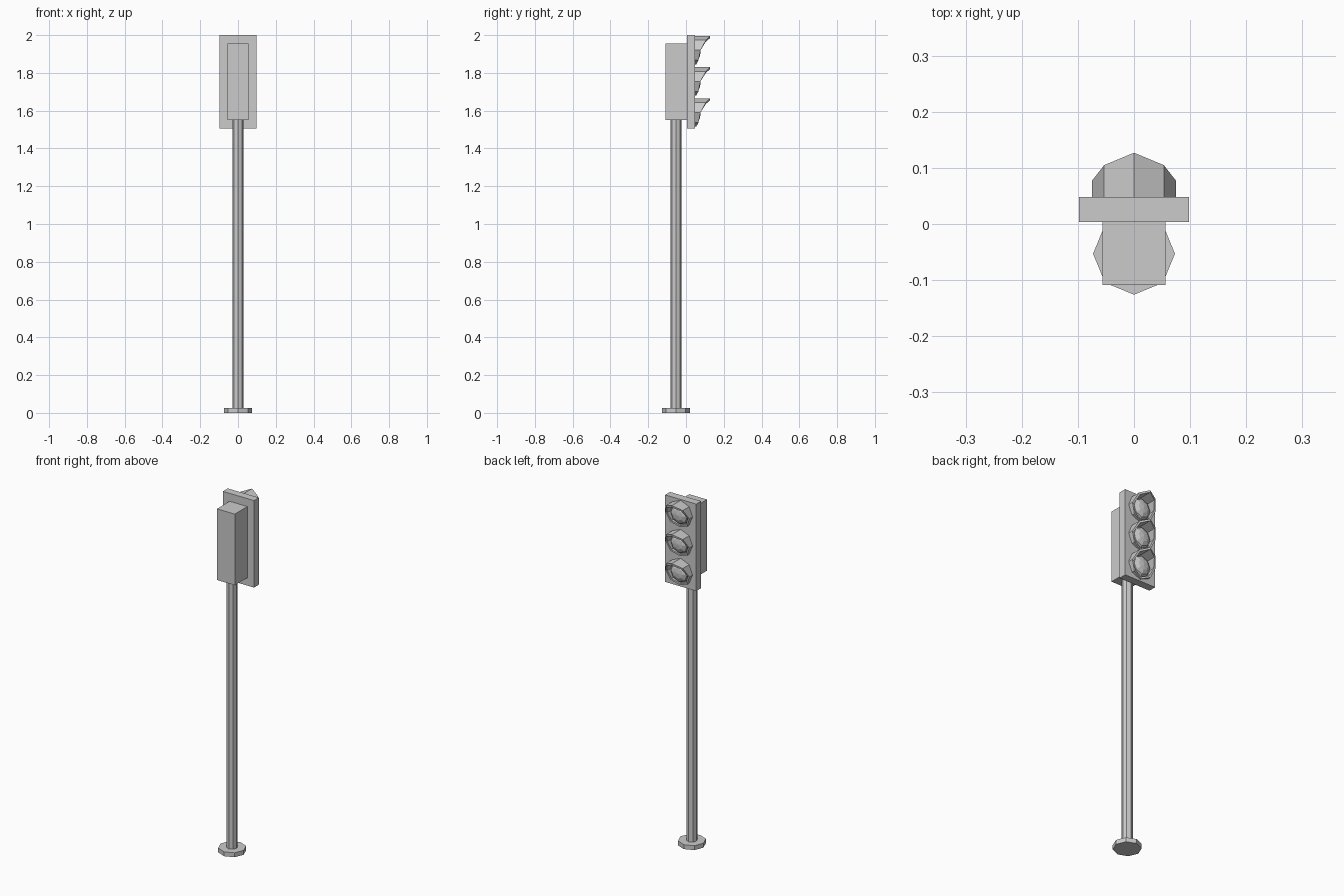
import bpy, bmesh
from math import sin, cos, pi

cube = bpy.data.objects.get("Cube")
if cube:
    bpy.data.objects.remove(cube, do_unlink=True)

grey = bpy.data.materials.new("light_grey")
grey.use_nodes = True
GREY = (0.6, 0.6, 0.6, 1)
grey.diffuse_color = GREY
grey.node_tree.nodes["Principled BSDF"].inputs["Base Color"].default_value = GREY

SIDES = 8
PANEL_FRONT = 0.048


def finish(name, bm):
    bmesh.ops.recalc_face_normals(bm, faces=bm.faces)
    mesh = bpy.data.meshes.new(name)
    bm.to_mesh(mesh)
    bm.free()
    mesh.materials.append(grey)
    obj = bpy.data.objects.new(name, mesh)
    bpy.context.collection.objects.link(obj)
    return obj


def box(name, half_width, y0, y1, z0, z1):
    bm = bmesh.new()
    bmesh.ops.create_cube(bm, size=1)
    for v in bm.verts:
        v.co.x *= 2 * half_width
        v.co.y = y0 if v.co.y < 0 else y1
        v.co.z = z0 if v.co.z < 0 else z1
    return finish(name, bm)


def column(name, radius, z0, z1, y=-0.053):
    bm = bmesh.new()
    rings = [[bm.verts.new((radius * cos(i * 2 * pi / SIDES), y + radius * sin(i * 2 * pi / SIDES), z))
              for i in range(SIDES)] for z in (z0, z1)]
    bridge(bm, rings)
    for ring in rings:
        bm.faces.new(ring)
    return finish(name, bm)


def bridge(bm, rings):
    for a, b in zip(rings, rings[1:]):
        for i in range(SIDES):
            j = (i + 1) % SIDES
            bm.faces.new((a[i], a[j], b[j], b[i]))


def ring_verts(bm, radius, zc, depths):
    # one vertex ring facing +y, starting at the top
    return [bm.verts.new((radius * sin(i * 2 * pi / SIDES), depths[i],
                          zc + radius * cos(i * 2 * pi / SIDES))) for i in range(SIDES)]


def visor(name, zc):
    # hood that reaches furthest at its top and is short below
    lip = [0.127, 0.105, 0.077, 0.066, 0.054]
    lip += lip[3:0:-1]
    flat = [PANEL_FRONT] * SIDES
    bm = bmesh.new()
    rings = [ring_verts(bm, r, zc, d) for r, d in
             ((0.075, flat), (0.075, lip), (0.064, lip), (0.064, flat))]
    bridge(bm, rings + rings[:1])
    return finish(name, bm)


def lens(name, zc):
    # faceted dome
    bm = bmesh.new()
    rings = [ring_verts(bm, 0.06 * cos(t), zc, [PANEL_FRONT + 0.03 * sin(t)] * SIDES)
             for t in (0, pi / 6, pi / 3)]
    bridge(bm, rings)
    tip = bm.verts.new((0, PANEL_FRONT + 0.03, zc))
    for i in range(SIDES):
        bm.faces.new((rings[-1][i], rings[-1][(i + 1) % SIDES], tip))
    bm.faces.new(rings[0])
    return finish(name, bm)


# Post and housing
column("base_plate", 0.073, 0, 0.025)
column("pole", 0.029, 0.025, 1.55)
box("rear_housing", 0.056, -0.109, 0.004, 1.55, 1.955)
box("signal_panel", 0.098, 0.004, PANEL_FRONT, 1.505, 2.0)

# Three signal lamps
for label, height in (("top", 1.92), ("middle", 1.755), ("bottom", 1.59)):
    visor(label + "_visor", height)
    lens(label + "_lens", height)
